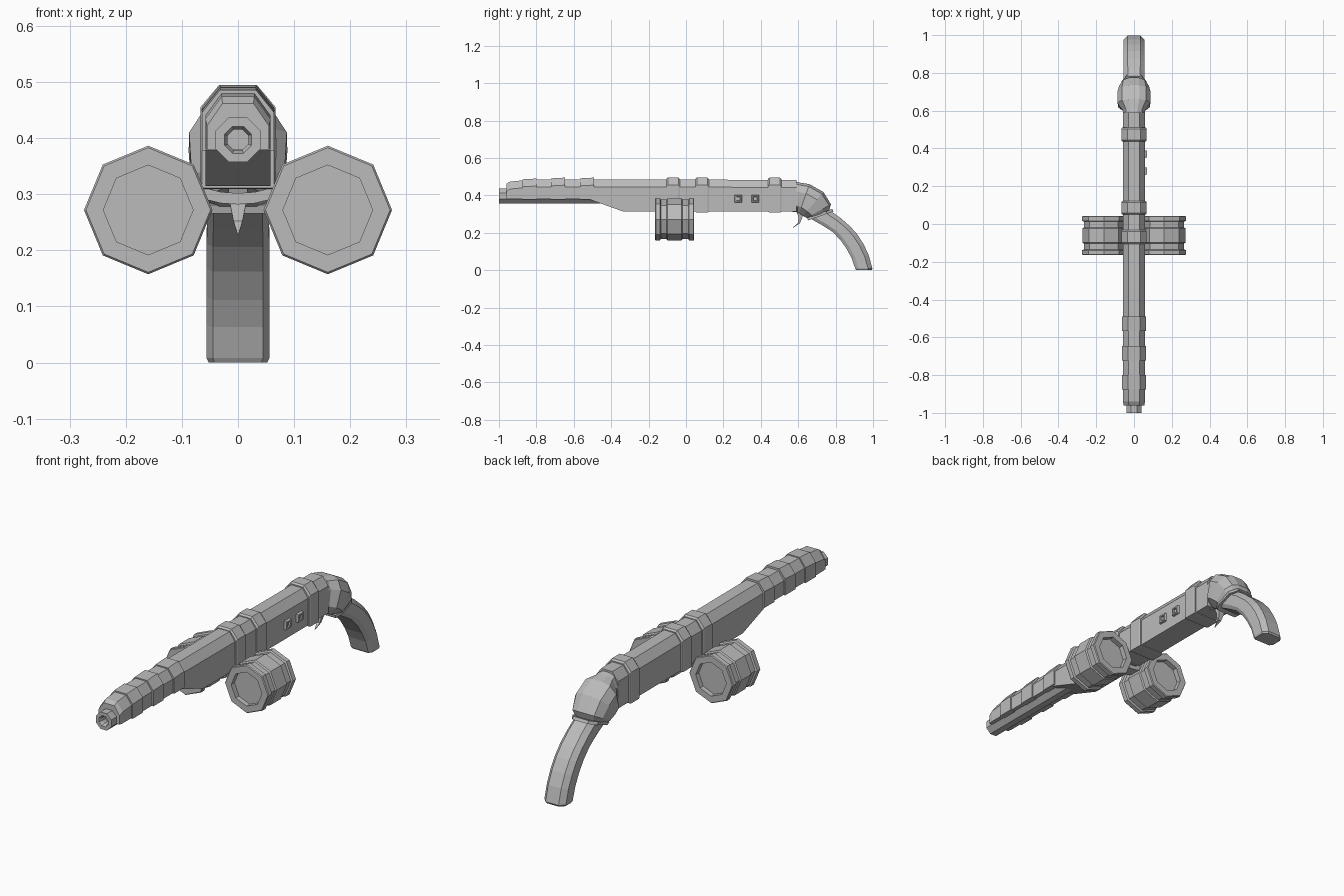
import bpy, bmesh
from math import cos, sin, pi

if "Cube" in bpy.data.objects:
    bpy.data.objects.remove(bpy.data.objects["Cube"], do_unlink=True)

metal = bpy.data.materials.new("mid grey")
grey = (0.5, 0.5, 0.5, 1)
metal.diffuse_color = grey
metal.use_nodes = True
metal.node_tree.nodes["Principled BSDF"].inputs["Base Color"].default_value = grey


def skin(name, rings, closed=False):
    """Bridge rings of points; cap the ends, or join the last ring to the first."""
    bm = bmesh.new()
    loops = [[bm.verts.new(p) for p in ring] for ring in rings]
    pairs = list(zip(loops, loops[1:]))
    if closed:
        pairs.append((loops[-1], loops[0]))
    else:
        bm.faces.new(loops[0])
        bm.faces.new(loops[-1])
    for a, b in pairs:
        for i in range(len(a)):
            j = (i + 1) % len(a)
            bm.faces.new((a[i], a[j], b[j], b[i]))
    bmesh.ops.recalc_face_normals(bm, faces=bm.faces)
    mesh = bpy.data.meshes.new(name)
    bm.to_mesh(mesh)
    bm.free()
    mesh.materials.append(metal)
    obj = bpy.data.objects.new(name, mesh)
    bpy.context.collection.objects.link(obj)
    return obj


def mirrored(half):
    return half + [(-x, t) for x, t in reversed(half)]


def loft(name, stations, half):
    """Each station: top (y, z), bottom (y, z), half width."""
    return skin(name, [[(x * w, by + (ty - by) * t, bz + (tz - bz) * t)
                        for x, t in mirrored(half)]
                       for (ty, tz), (by, bz), w in stations])


def lathe(name, profile, x, z, turn=0.0, sides=8):
    """Spin (radius, y) points about an axis along y."""
    return skin(name, [[(x + r * cos(2 * pi * i / sides + turn), y,
                         z + r * sin(2 * pi * i / sides + turn)) for i in range(sides)]
                       for r, y in profile])


def housing(name, stations, cut=0.04):
    """Box with bevelled upper edges; stations of y, bottom, top, half width."""
    return skin(name, [[(x, y, z) for x, z in mirrored(
        [(w, b), (w, t - cut), (w * 0.5, t)])] for y, b, t, w in stations])


# Long housing with a stepped underside
housing("main_body", [(-0.96, 0.38, 0.462, 0.055), (-0.94, 0.38, 0.474, 0.058),
                      (-0.81, 0.38, 0.486, 0.058), (-0.52, 0.38, 0.486, 0.058),
                      (-0.34, 0.315, 0.486, 0.058), (0.59, 0.315, 0.482, 0.058)])

# Raised bands on the barrel and receiver
for i, y in enumerate((-0.875, -0.722, -0.567)):
    top = 0.486 if i == 0 else 0.491
    housing("barrel_band", [(y, 0.378, top, 0.064), (y + 0.076, 0.378, top + 0.004, 0.064)])
for y in (-0.105, 0.05, 0.438):
    housing("receiver_band", [(y, 0.311, 0.488, 0.064), (y + 0.008, 0.309, 0.495, 0.067),
                              (y + 0.064, 0.309, 0.495, 0.067), (y + 0.072, 0.311, 0.488, 0.064)])

# Inner barrel with open muzzle
lathe("barrel_tube", [(0.02, -0.95), (0.02, -0.985), (0.026, -1.0), (0.043, -1.0),
                      (0.043, -0.42)], 0, 0.397, pi / 8)

# Twin drums with rims, a centre belt and recessed end caps
end = [(0.08, 0.08), (0.08, 0.104), (0.111, 0.104), (0.1145, 0.1), (0.1145, 0.078),
       (0.106, 0.074), (0.106, 0.043), (0.112, 0.038)]
for side, label in ((1, "left"), (-1, "right")):
    lathe(label + "_drum", [(r, -0.061 - d) for r, d in end]
          + [(r, -0.061 + d) for r, d in reversed(end)], side * 0.16, 0.272)
    # Feed arm joining drum and body
    skin(label + "_drum_arm", [[(side * x, y, z + dz) for y, dz in
                                ((-0.09, 0), (-0.03, 0), (-0.03, 0.02), (-0.09, 0.02))]
                               for x, z in ((0.0, 0.282), (0.03, 0.284), (0.075, 0.295))])

# Rounded rear hood
round_half = [(0.45, 0), (0.95, 0.2), (1, 0.68), (0.72, 0.92), (0.32, 1)]
loft("rear_hood", [((0.57, 0.478), (0.57, 0.312), 0.055),
                   ((0.61, 0.468), (0.595, 0.31), 0.06),
                   ((0.66, 0.46), (0.605, 0.305), 0.087),
                   ((0.735, 0.418), (0.625, 0.29), 0.088),
                   ((0.775, 0.352), (0.645, 0.28), 0.078),
                   ((0.763, 0.312), (0.66, 0.273), 0.062)], round_half)

# Collar and curved grip
grip_half = [(0.8, 0), (1, 0.2), (1, 0.75), (0.6, 1)]
loft("grip_collar", [((0.782, 0.327), (0.648, 0.281), 0.066),
                     ((0.789, 0.314), (0.652, 0.266), 0.066)], grip_half)
loft("grip", [((0.772, 0.318), (0.672, 0.272), 0.054),
              ((0.825, 0.28), (0.732, 0.238), 0.055),
              ((0.877, 0.235), (0.782, 0.206), 0.056),
              ((0.917, 0.19), (0.825, 0.162), 0.056),
              ((0.95, 0.138), (0.86, 0.112), 0.056),
              ((0.977, 0.08), (0.886, 0.063), 0.056),
              ((0.997, 0.008), (0.905, 0.008), 0.056),
              ((0.992, 0.0), (0.91, 0.0), 0.052)], grip_half)

# Hooked trigger
loft("trigger", [((0.628, 0.315), (0.59, 0.315), 0.018),
                 ((0.621, 0.28), (0.602, 0.282), 0.014),
                 ((0.609, 0.25), (0.598, 0.252), 0.008),
                 ((0.574, 0.228), (0.572, 0.229), 0.001)], [(1, 0), (1, 1)])

# Hollow square studs on the left face
for y in (0.28, 0.37):
    skin("side_stud", [[(x, y + sy * s, 0.382 + sz * s) for sy, sz in
                        ((-1, -1), (1, -1), (1, 1), (-1, 1))]
                       for x, s in ((0.056, 0.021), (0.069, 0.018), (0.069, 0.011), (0.061, 0.01))])
